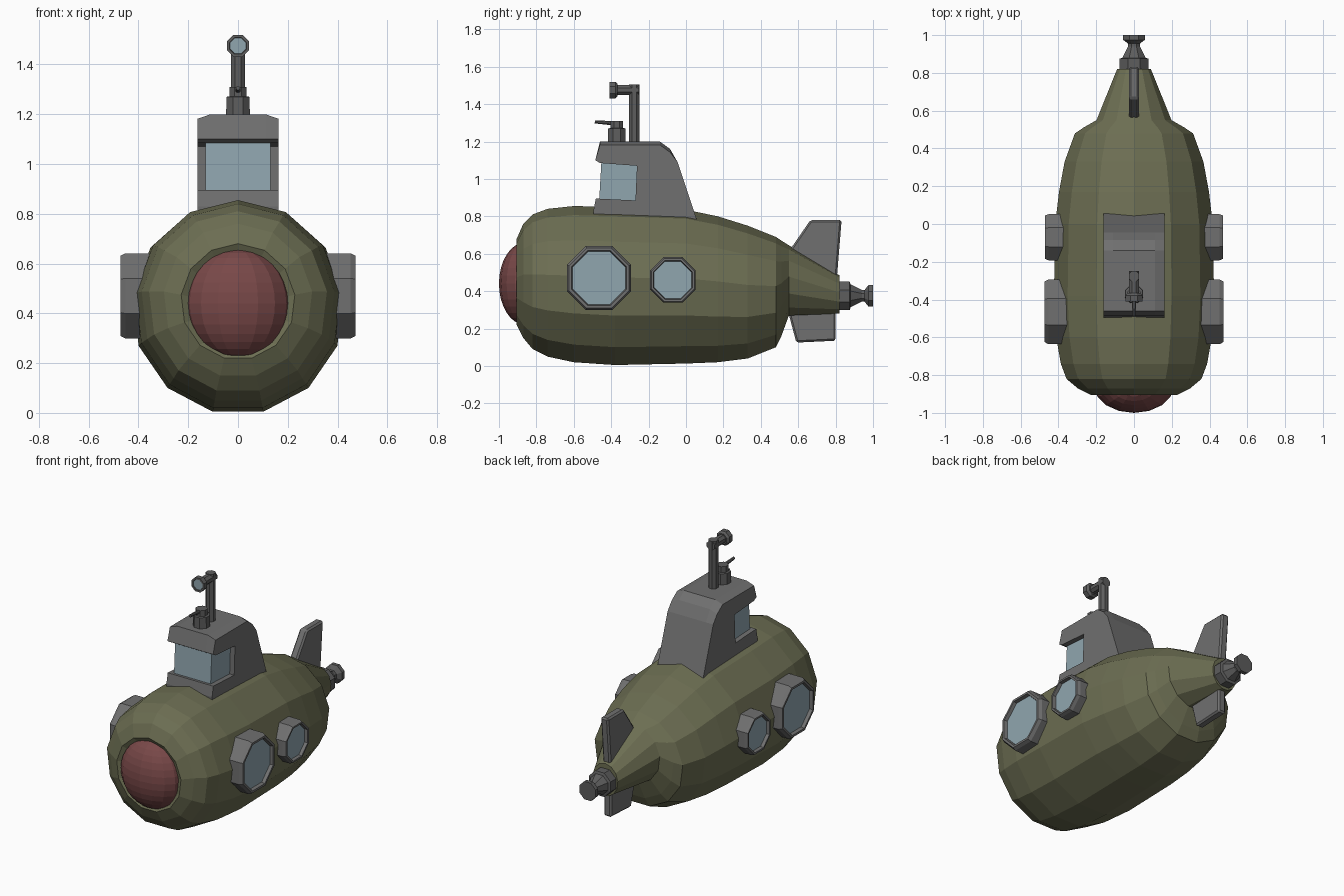
import bpy, bmesh, math
from mathutils import Vector

cube = bpy.data.objects.get("Cube")
if cube:
    bpy.data.objects.remove(cube, do_unlink=True)


def material(name, rgb):
    m = bpy.data.materials.new(name)
    m.use_nodes = True
    m.diffuse_color = (*rgb, 1)
    m.node_tree.nodes["Principled BSDF"].inputs["Base Color"].default_value = (*rgb, 1)
    return m


OLIVE = material("olive", (0.15, 0.155, 0.085))
RED = material("red", (0.19, 0.065, 0.065))
GREY = material("grey", (0.16, 0.16, 0.16))
DARK = material("dark_grey", (0.11, 0.11, 0.11))
GLASS = material("pale_glass", (0.28, 0.38, 0.43))


def loft(name, rings, mat, bevel=0):
    """Skin a list of equal-length point rings and cap both ends."""
    bm = bmesh.new()
    rows = [[bm.verts.new(p) for p in ring] for ring in rings]
    n = len(rows[0])
    for a, b in zip(rows, rows[1:]):
        for i in range(n):
            j = (i + 1) % n
            bm.faces.new((a[i], a[j], b[j], b[i]))
    bm.faces.new(rows[0][::-1])
    bm.faces.new(rows[-1])
    bmesh.ops.recalc_face_normals(bm, faces=bm.faces)
    mesh = bpy.data.meshes.new(name)
    bm.to_mesh(mesh)
    bm.free()
    mesh.materials.append(mat)
    obj = bpy.data.objects.new(name, mesh)
    bpy.context.collection.objects.link(obj)
    if bevel:
        mod = obj.modifiers.new("edge_bevel", "BEVEL")
        mod.width, mod.segments = bevel, 1
    return obj


def lathe(name, centre, axis, profile, mat, sides=8):
    """Turn (distance, radius) pairs about an axis through centre."""
    turn = Vector(axis).to_track_quat('Z', 'Y')
    rings = []
    for t, r in profile:
        ring = []
        for i in range(sides):
            a = 2 * math.pi * (i + 0.5) / sides
            ring.append(Vector(centre) + turn @ Vector((r * math.cos(a), r * math.sin(a), t)))
        rings.append(ring)
    return loft(name, rings, mat)


def slab(name, outline, half, mat, bevel=0):
    """Extrude a (y, z) outline across x."""
    return loft(name, [[(x, y, z) for y, z in outline] for x in (-half, half)], mat, bevel)


# Hull with tail: y, half width, top, bottom
SIDES = 13
stations = [
    (-0.885, 0.19, 0.64, 0.25), (-0.905, 0.23, 0.68, 0.22),
    (-0.87, 0.30, 0.76, 0.15), (-0.82, 0.36, 0.81, 0.09),
    (-0.74, 0.39, 0.84, 0.05), (-0.6, 0.415, 0.855, 0.02),
    (-0.38, 0.427, 0.85, 0.005), (0.0, 0.42, 0.835, 0.013),
    (0.17, 0.40, 0.8, 0.02), (0.33, 0.37, 0.75, 0.04),
    (0.48, 0.315, 0.69, 0.10), (0.51, 0.27, 0.67, 0.16),
    (0.55, 0.2, 0.645, 0.27), (0.82, 0.09, 0.485, 0.28),
]
rings = []
for y, w, top, low in stations:
    rz = (top - low) / (1 + math.cos(math.pi / SIDES))
    angles = [2 * math.pi * i / SIDES for i in range(SIDES)]
    rings.append([(w * math.sin(a), y, top - rz + rz * math.cos(a)) for a in angles])
loft("hull", rings, OLIVE)

# Nose dome
bpy.ops.mesh.primitive_uv_sphere_add(segments=16, ring_count=16, radius=1, location=(0, -0.86, 0.44))
nose = bpy.context.object
nose.name = "nose_dome"
nose.scale = (0.21, 0.14, 0.22)
nose.data.materials.append(RED)

# Conning tower: open-fronted side outline, with lowered outer slices at the roof
tower = [
    (-0.49, 0.72), (-0.495, 0.83), (-0.482, 0.895), (-0.27, 0.885), (-0.262, 1.07),
    (-0.46, 1.085), (-0.485, 1.1), (-0.46, 1.2), (-0.14, 1.2), (-0.085, 1.16),
    (-0.045, 1.09), (0.055, 0.79), (0.07, 0.72),
]
slices = []
for x, drop in ((-0.162, 0.018), (-0.11, 0), (0.11, 0), (0.162, 0.018)):
    slices.append([(x, y, z - drop if z > 1.15 else z) for y, z in tower])
loft("conning_tower", slices, GREY)
slab("tower_window", [(-0.465, 0.87), (-0.25, 0.87), (-0.25, 1.1), (-0.452, 1.1)], 0.13, GLASS)

# Portholes on both sides
for side, label in ((1, "left"), (-1, "right")):
    for size, y, z, r, hole, face in (("large", -0.465, 0.47, 0.185, 0.153, 0.473),
                                      ("small", -0.07, 0.46, 0.132, 0.108, 0.472)):
        centre, axis = (0, y, z), (side, 0, 0)
        lathe(f"{label}_{size}_porthole_rim", centre, axis,
              [(0.34, r), (face - 0.02, r), (face, r * 0.94), (face, hole * 1.04),
               (face - 0.025, hole)], GREY)
        lathe(f"{label}_{size}_porthole_glass", centre, axis,
              [(face - 0.027, hole), (face - 0.02, hole)], GLASS)

# Tail fins
slab("upper_fin", [(0.5, 0.54), (0.665, 0.78), (0.832, 0.78), (0.805, 0.45)], 0.027, GREY, 0.01)
slab("lower_fin", [(0.53, 0.35), (0.59, 0.125), (0.8, 0.135), (0.8, 0.35)], 0.027, GREY, 0.01)

# Tail thruster
lathe("thruster", (0, 0, 0.375), (0, 1, 0),
      [(0.78, 0.083), (0.875, 0.083), (0.88, 0.066), (0.94, 0.034), (0.955, 0.034),
       (0.975, 0.062), (1.0, 0.062)], DARK)

# Periscope
lathe("periscope_tube", (0, -0.277, 0), (0, 0, 1), [(1.18, 0.03), (1.505, 0.03)], DARK)
lathe("periscope_arm", (0, 0, 1.475), (0, -1, 0), [(0.25, 0.03), (0.38, 0.028)], DARK)
lathe("periscope_head", (0, 0, 1.475), (0, -1, 0),
      [(0.365, 0.036), (0.378, 0.048), (0.41, 0.048), (0.41, 0.036), (0.403, 0.034)], DARK)
lathe("periscope_lens", (0, 0, 1.475), (0, -1, 0), [(0.4, 0.034), (0.406, 0.034)], GLASS)

# Roof vent with pointer rod
lathe("roof_vent", (0, -0.37, 0), (0, 0, 1),
      [(1.18, 0.052), (1.27, 0.05), (1.272, 0.036), (1.31, 0.036)], DARK)
lathe("vent_rod", (0, -0.37, 1.296), (0, -1, 0.08), [(0, 0.013), (0.118, 0.009)], DARK)
